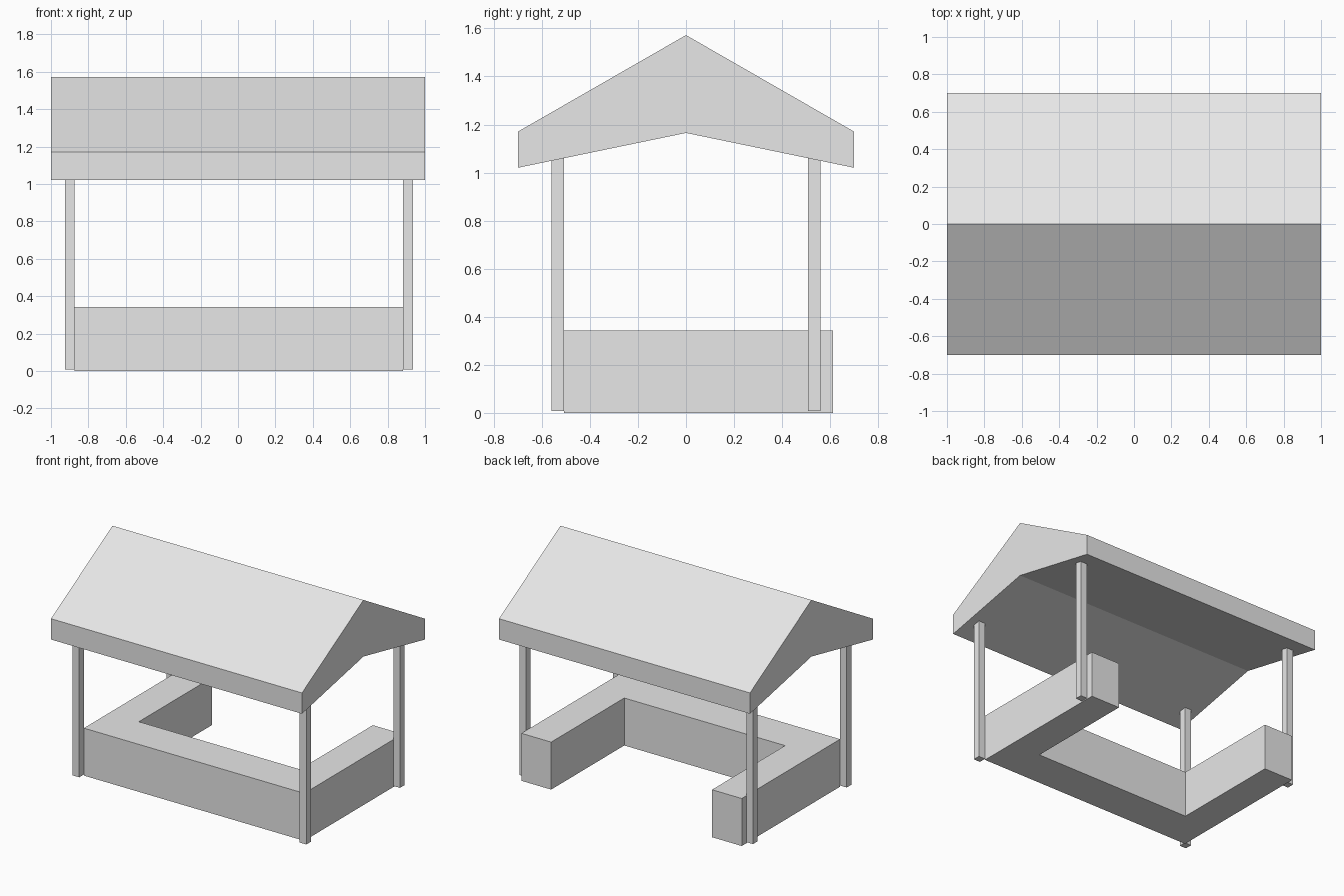
import bpy
import bmesh
from mathutils import Vector

# Remove the default cube
cube = bpy.data.objects.get("Cube")
if cube:
    bpy.data.objects.remove(cube, do_unlink=True)

# Single flat colour
grey = bpy.data.materials.new("light_grey")
grey.use_nodes = True
colour = (0.8, 0.8, 0.8, 1.0)
grey.diffuse_color = colour
grey.node_tree.nodes["Principled BSDF"].inputs["Base Color"].default_value = colour


def extrude_profile(name, points, direction):
    """Close a flat outline and extrude it into a solid."""
    bm = bmesh.new()
    face = bm.faces.new([bm.verts.new(p) for p in points])
    result = bmesh.ops.extrude_face_region(bm, geom=[face], use_keep_orig=True)
    moved = [v for v in result["geom"] if isinstance(v, bmesh.types.BMVert)]
    bmesh.ops.translate(bm, verts=moved, vec=Vector(direction))
    bmesh.ops.recalc_face_normals(bm, faces=bm.faces)
    mesh = bpy.data.meshes.new(name)
    bm.to_mesh(mesh)
    bm.free()
    mesh.materials.append(grey)
    obj = bpy.data.objects.new(name, mesh)
    bpy.context.collection.objects.link(obj)
    return obj


# Gabled roof: solid prism with a shallower underside
roof_outline = [(-0.7, 1.02), (0, 1.165), (0.7, 1.02),
                (0.7, 1.17), (0, 1.572), (-0.7, 1.17)]
extrude_profile("roof", [(-1, y, z) for y, z in roof_outline], (2, 0, 0))

# U-shaped counter, open at the back
left, right, front, back = 0.883, -0.873, -0.507, 0.612
side_width, front_depth = 0.237, 0.287
inner_left, inner_right = left - side_width, right + side_width
inner_front = front + front_depth
counter_outline = [(right, front), (left, front), (left, back), (inner_left, back),
                   (inner_left, inner_front), (inner_right, inner_front),
                   (inner_right, back), (right, back)]
extrude_profile("counter", [(x, y, 0) for x, y in counter_outline], (0, 0, 0.342))

# Four square posts, tops sunk into the roof
post_width = 0.053
for side, x in (("left", 0.883), ("right", -0.873 - post_width)):
    for end, y in (("front", -0.56), ("back", 0.507)):
        outline = [(x, y), (x + post_width, y),
                   (x + post_width, y + post_width), (x, y + post_width)]
        extrude_profile(f"{end}_{side}_post",
                        [(px, py, 0.008) for px, py in outline], (0, 0, 1.08))
